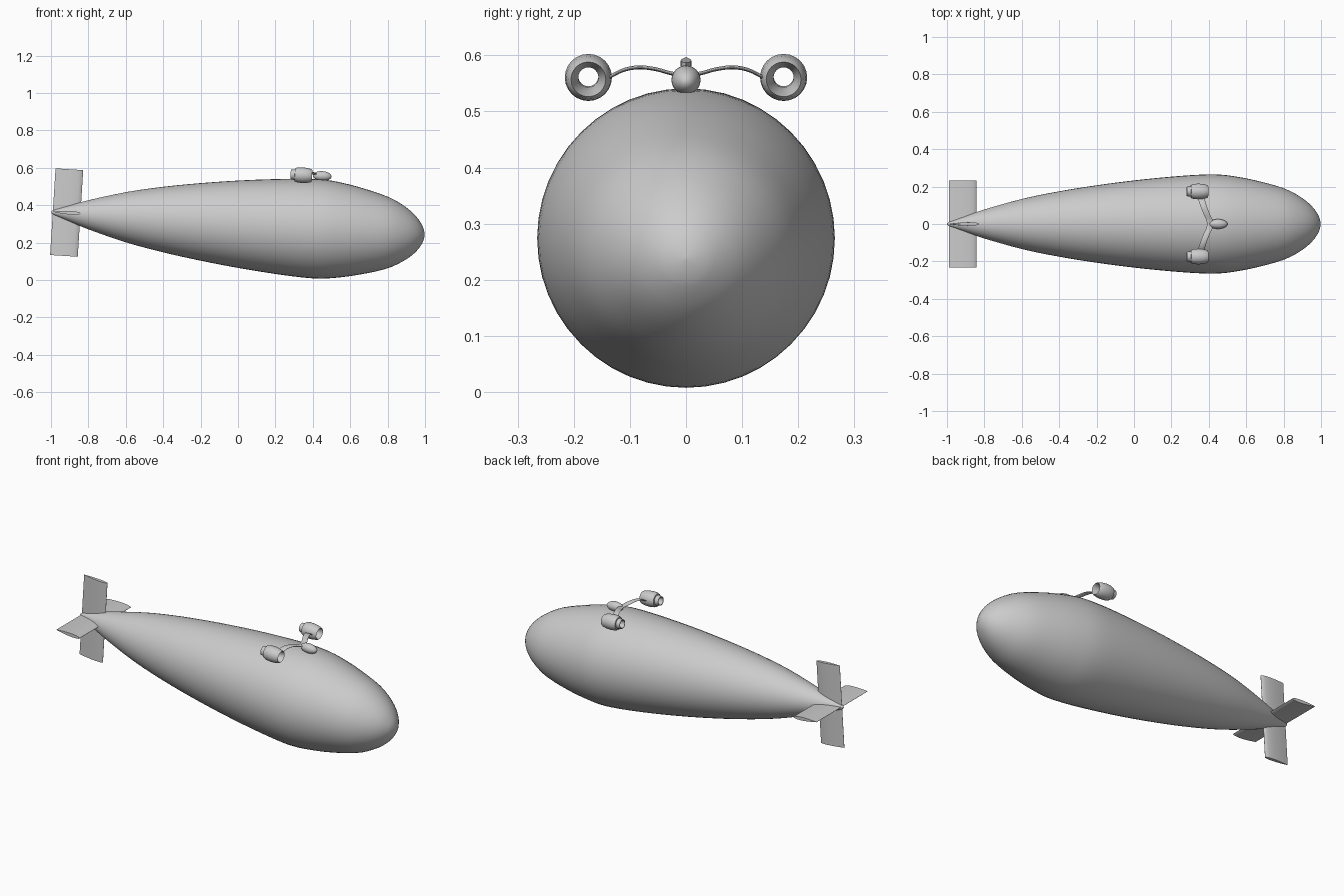
import bpy, bmesh, math
from mathutils import Vector

if "Cube" in bpy.data.objects:
    bpy.data.objects.remove(bpy.data.objects["Cube"], do_unlink=True)

TILT = math.radians(3.6)

grey = bpy.data.materials.new("plain_grey")
grey.use_nodes = True
colour = (0.6, 0.6, 0.6, 1)
grey.diffuse_color = colour
grey.node_tree.nodes["Principled BSDF"].inputs["Base Color"].default_value = colour


def add_loft(name, rings, closed_loop=False, caps=True, angle=40):
    """Skin a list of equal-length rings of points."""
    bm = bmesh.new()
    loops = [[bm.verts.new(p) for p in ring] for ring in rings]
    n = len(loops[0])
    pairs = list(zip(loops, loops[1:]))
    if closed_loop:
        pairs.append((loops[-1], loops[0]))
    for a, b in pairs:
        for i in range(n):
            j = (i + 1) % n
            bm.faces.new((a[i], a[j], b[j], b[i]))
    if caps and not closed_loop:
        bm.faces.new(loops[0])
        bm.faces.new(loops[-1])
    bmesh.ops.remove_doubles(bm, verts=bm.verts, dist=1e-5)
    bmesh.ops.recalc_face_normals(bm, faces=bm.faces)
    mesh = bpy.data.meshes.new(name)
    bm.to_mesh(mesh)
    bm.free()
    mesh.materials.append(grey)
    obj = bpy.data.objects.new(name, mesh)
    bpy.context.collection.objects.link(obj)
    bpy.ops.object.select_all(action="DESELECT")
    obj.select_set(True)
    bpy.context.view_layer.objects.active = obj
    bpy.ops.object.shade_smooth_by_angle(angle=math.radians(angle))
    return obj


def smooth_path(points, steps):
    """Catmull-Rom curve through the points."""
    pts = [Vector(p) for p in points]
    pts = [2 * pts[0] - pts[1]] + pts + [2 * pts[-1] - pts[-2]]
    out = []
    for a, b, c, d in zip(pts, pts[1:], pts[2:], pts[3:]):
        for s in range(steps):
            t = s / steps
            out.append(0.5 * (2 * b + (c - a) * t + (2 * a - 5 * b + 4 * c - d) * t * t
                              + (3 * b - a - 3 * c + d) * t ** 3))
    return out + [pts[-2]]


def lathe(name, profile, sides, **kw):
    """Spin (x, radius) points around the x axis."""
    turn = [2 * math.pi * i / sides for i in range(sides)]
    return add_loft(name, [[(x, r * math.cos(a), r * math.sin(a)) for a in turn]
                           for x, r in profile], **kw)


def place(obj, location, roll=0):
    obj.location = location
    obj.rotation_euler = (roll, TILT, 0)
    return obj


def foil(chord, thick, n=8):
    """Aerofoil outline as (x, offset), rounded towards +x."""
    upper = []
    for i in range(n + 1):
        t = 0.5 - 0.5 * math.cos(math.pi * i / n)
        upper.append((chord * (0.5 - t), 1.3 * thick * math.sqrt(t) * (1 - t) + 0.0005))
    return upper + [(x, -y) for x, y in reversed(upper)]


# Hull
hull_points = [(-1, 0.004), (-0.985, 0.013), (-0.9, 0.044), (-0.8, 0.078), (-0.6, 0.134),
               (-0.4, 0.175), (-0.2, 0.207), (0, 0.233), (0.2, 0.253), (0.36, 0.264),
               (0.46, 0.264), (0.55, 0.253), (0.66, 0.231), (0.8, 0.192), (0.89, 0.146),
               (0.95, 0.098), (0.985, 0.051), (0.997, 0.02)]
hull_profile = [(p.x, p.y) for p in smooth_path([(x, r, 0) for x, r in hull_points], 3)]
hull = lathe("hull", hull_profile + [(1, 0.0001)], 48)
place(hull, (0, 0, 0.3))

# Crossed tail fins
for name, roll in (("tail_fin_vertical", 0), ("tail_fin_horizontal", math.pi / 2)):
    section = foil(0.148, 0.018)
    fin = add_loft(name, [[(x - 0.918, y, z) for x, y in section] for z in (-0.232, 0.232)])
    place(fin, (0, 0, 0.303), roll)

# Centre pod on the hull's back
pod_profile = [(-0.05 * math.cos(math.pi * i / 16), 0.026 * math.sin(math.pi * i / 16))
               for i in range(17)]
pod = lathe("centre_pod", pod_profile, 24, caps=False)
place(pod, (0.45, 0, 0.556))

# Hollow engine nacelles with a narrow exhaust, and their arched struts
nacelle_profile = [(0.058, 0.031), (0.052, 0.035), (0.03, 0.040), (0.005, 0.042),
                   (-0.02, 0.040), (-0.034, 0.035), (-0.035, 0.028), (-0.057, 0.025),
                   (-0.057, 0.021), (-0.03, 0.018), (0.005, 0.018), (0.03, 0.023),
                   (0.052, 0.029)]
strut_path = [(0.408, 0, 0.565), (0.402, 0.025, 0.568), (0.388, 0.055, 0.576),
              (0.376, 0.085, 0.579), (0.367, 0.112, 0.574), (0.359, 0.138, 0.561)]
for side, y in (("left", 1), ("right", -1)):
    nacelle = lathe(side + "_nacelle", nacelle_profile, 24, closed_loop=True)
    place(nacelle, (0.338, y * 0.174, 0.561))
    rings = [[(p.x + x, y * p.y, p.z + z - x * math.sin(TILT)) for x, z in foil(0.034, 0.006, 5)]
             for p in smooth_path(strut_path, 4)]
    add_loft(side + "_strut", rings)
